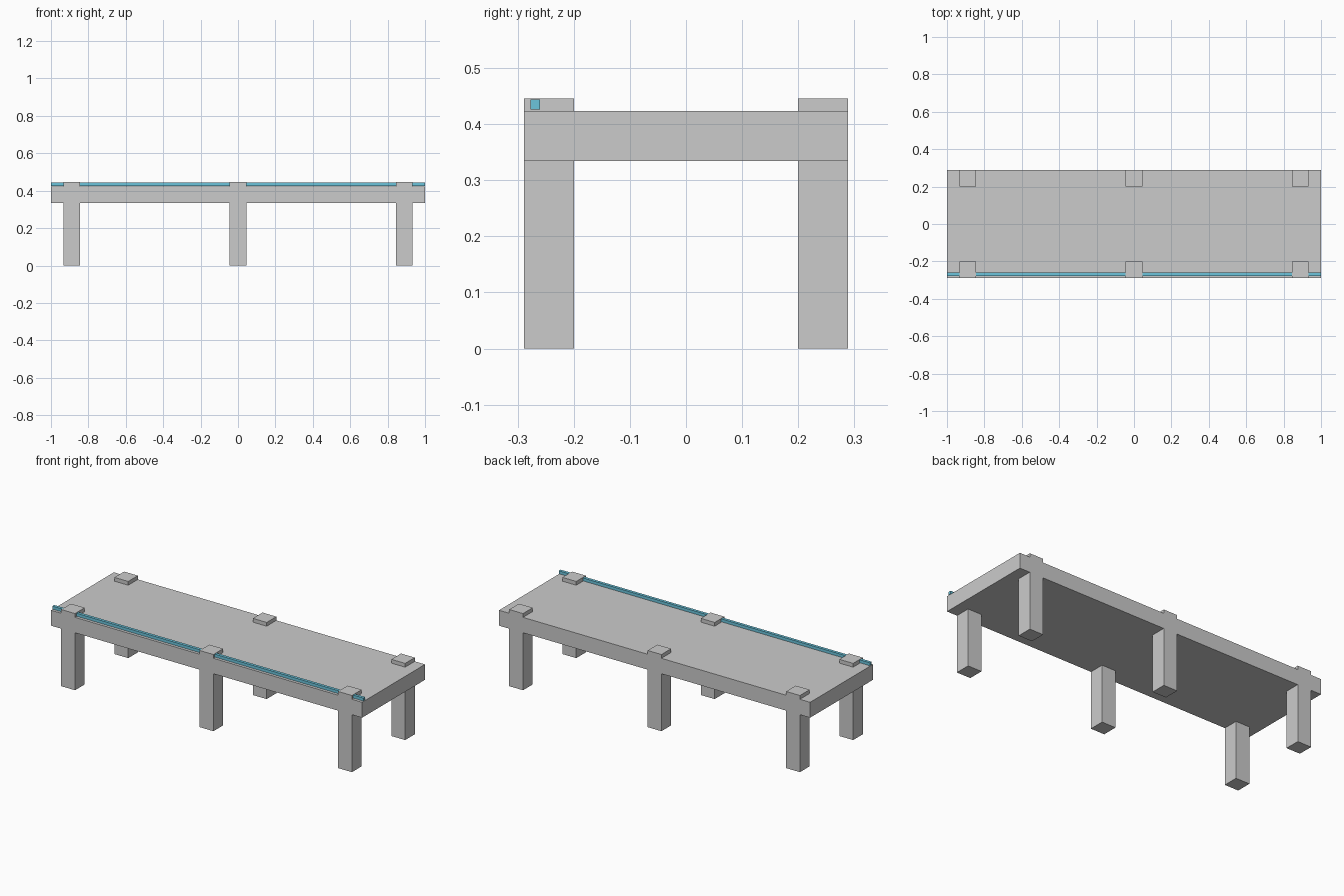
import bpy

if "Cube" in bpy.data.objects:
    bpy.data.objects.remove(bpy.data.objects["Cube"])

def box(name, x, y, z):
    """Axis-aligned box from (min, max) ranges."""
    bpy.ops.mesh.primitive_cube_add(size=1, location=[(a + b) / 2 for a, b in (x, y, z)])
    ob = bpy.context.object
    ob.name = name
    ob.scale = [b - a for a, b in (x, y, z)]
    bpy.ops.object.transform_apply(location=False, rotation=False, scale=True)
    return ob

HALF_Y = 0.2885
POST = 0.0885

# Deck slab
box("deck_slab", (-1, 1), (-HALF_Y, HALF_Y), (0.334, 0.4235))

# Square posts running from the ground through the deck
for side, y in (("front", (-HALF_Y, POST - HALF_Y)), ("back", (HALF_Y - POST, HALF_Y))):
    for place, cx in (("left", -0.89), ("middle", 0), ("right", 0.89)):
        box(f"{side}_{place}_post", (cx - POST / 2, cx + POST / 2), y, (0, 0.4455))

# Thin square pipe along the front edge
pipe = box("edge_pipe", (-1, 1), (-0.277, -0.26), (0.4265, 0.4435))
blue = bpy.data.materials.new("pipe_blue")
blue.diffuse_color = (0.15, 0.56, 0.72, 1)
blue.use_nodes = True
blue.node_tree.nodes["Principled BSDF"].inputs["Base Color"].default_value = blue.diffuse_color
pipe.data.materials.append(blue)
